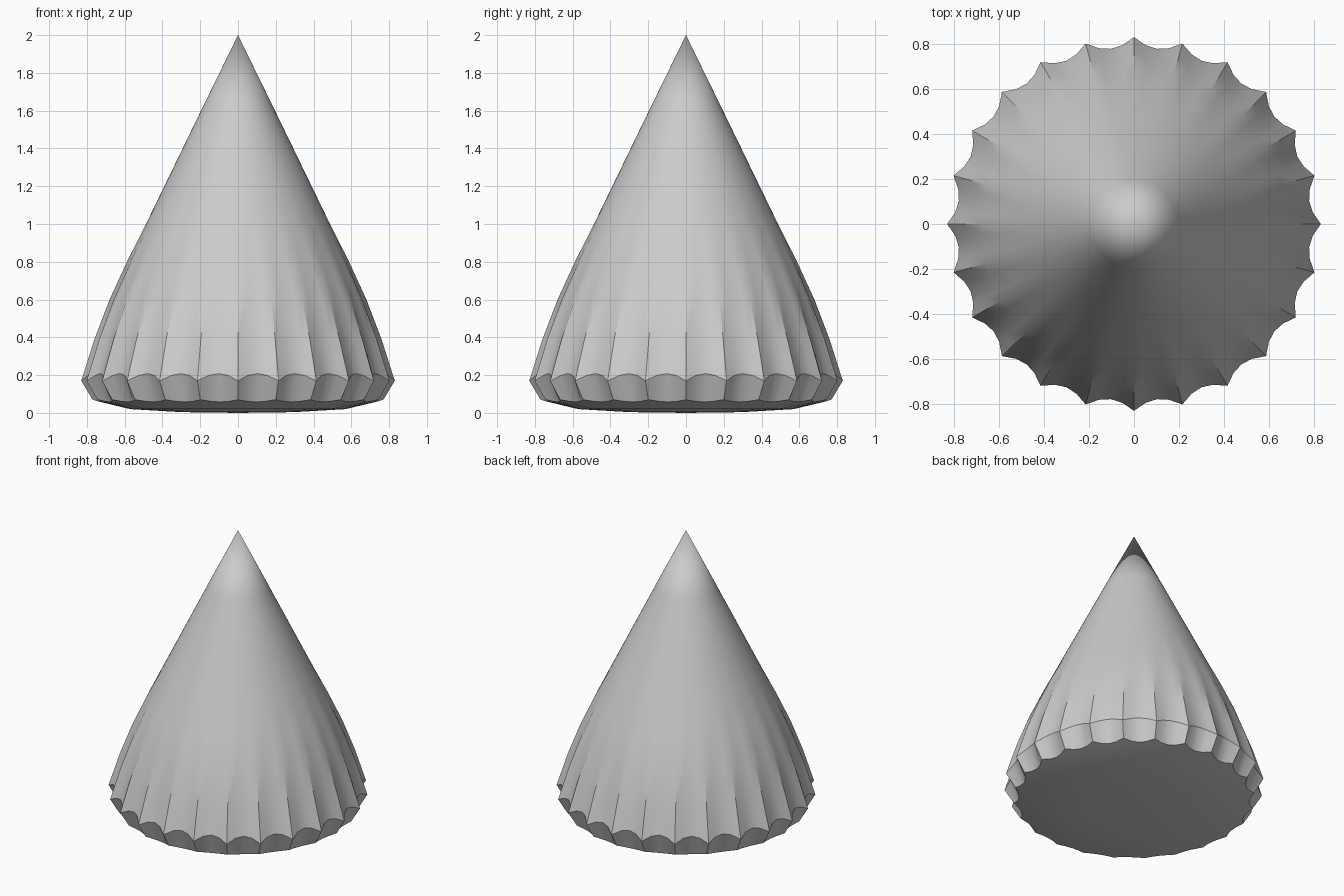
import bpy
import bmesh
from math import cos, sin, pi, radians

cube = bpy.data.objects.get("Cube")
if cube:
    bpy.data.objects.remove(cube, do_unlink=True)

grey = bpy.data.materials.new("plain grey")
grey.use_nodes = True
colour = (0.6, 0.6, 0.6, 1)
grey.diffuse_color = colour
grey.node_tree.nodes["Principled BSDF"].inputs["Base Color"].default_value = colour

FLUTES, STEPS = 24, 4
COUNT = FLUTES * STEPS

# Each ring: ridge radius, ridge height, groove radius, groove height
RINGS = [
    (0.30, 0.004, 0.30, 0.004),
    (0.57, 0.02, 0.56, 0.02),
    (0.77, 0.07, 0.735, 0.058),   # lower scalloped rim
    (0.83, 0.17, 0.785, 0.208),   # upper scalloped rim
    (0.76, 0.39, 0.735, 0.39),
    (0.68, 0.60, 0.668, 0.60),
    (0.588, 0.80, 0.583, 0.80),
    (0.487, 1.0, 0.487, 1.0),
    (0.39, 1.2, 0.39, 1.2),
    (0.196, 1.6, 0.196, 1.6),
]


def fluted_ring(bm, ridge_r, ridge_z, groove_r, groove_z):
    """Ring of vertices that dips from ridge to groove and back."""
    ring = []
    for i in range(COUNT):
        a = 2 * pi * i / COUNT
        t = (i % STEPS) / STEPS
        dip = 4 * t * (1 - t)
        r = ridge_r + (groove_r - ridge_r) * dip
        z = ridge_z + (groove_z - ridge_z) * dip
        ring.append(bm.verts.new((r * cos(a), r * sin(a), z)))
    return ring


bm = bmesh.new()
rings = [fluted_ring(bm, *row) for row in RINGS]
base = bm.verts.new((0, 0, 0))
tip = bm.verts.new((0, 0, 2))

# Walls between rings, then fans to the base centre and the tip
for i in range(COUNT):
    j = (i + 1) % COUNT
    for low, high in zip(rings, rings[1:]):
        bm.faces.new((low[i], low[j], high[j], high[i]))
    bm.faces.new((base, rings[0][j], rings[0][i]))
    bm.faces.new((rings[-1][i], rings[-1][j], tip))
bmesh.ops.recalc_face_normals(bm, faces=bm.faces)

mesh = bpy.data.meshes.new("fluted_cone")
bm.to_mesh(mesh)
bm.free()
mesh.materials.append(grey)
cone = bpy.data.objects.new("fluted_cone", mesh)
bpy.context.collection.objects.link(cone)

# Smooth cone with crisp rims and flute ridges
bpy.ops.object.select_all(action="DESELECT")
cone.select_set(True)
bpy.context.view_layer.objects.active = cone
bpy.ops.object.shade_smooth_by_angle(angle=radians(30))
